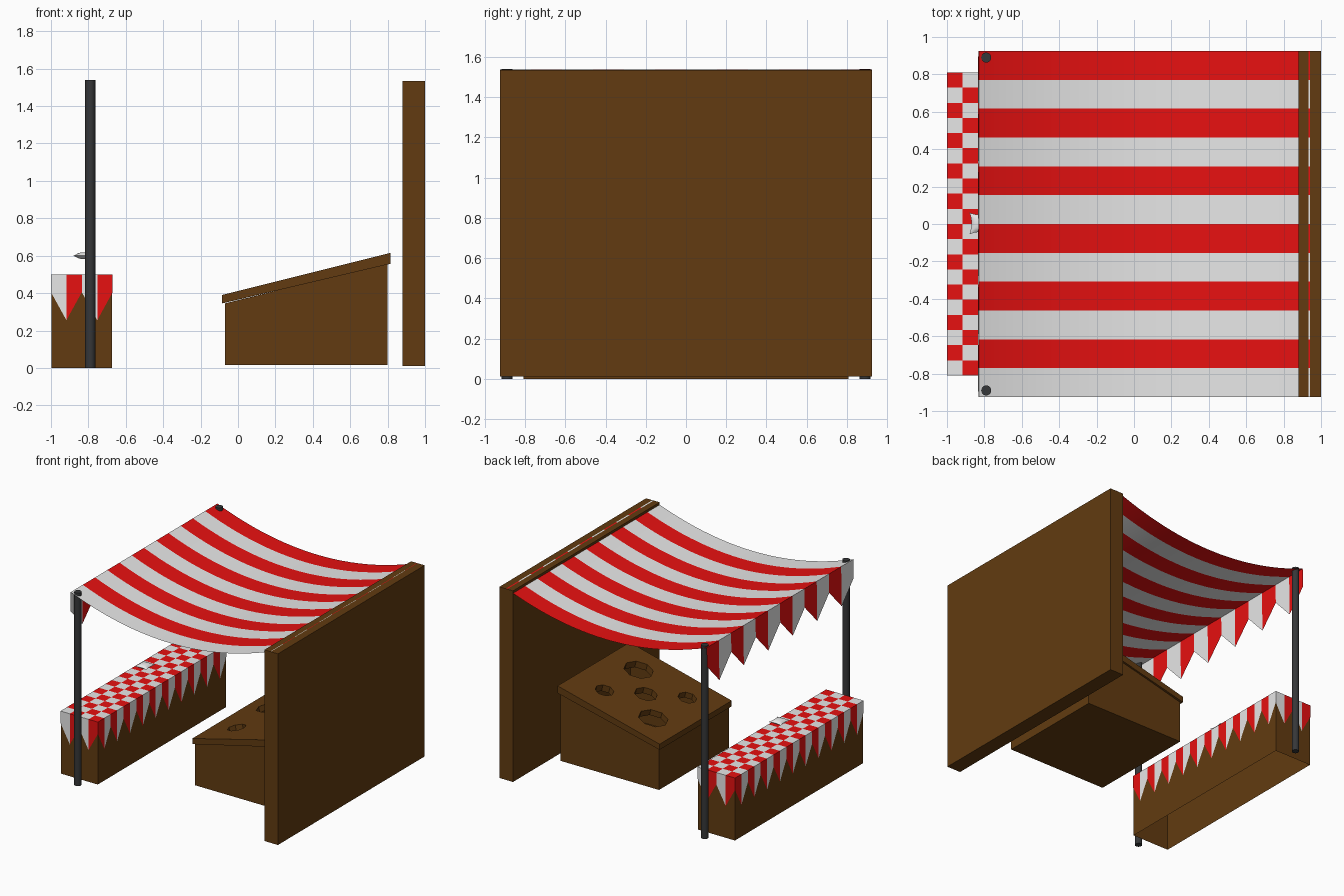
import bpy, bmesh, math
from mathutils import Matrix, Vector

if "Cube" in bpy.data.objects:
    bpy.data.objects.remove(bpy.data.objects["Cube"])


def material(name, rgb):
    m = bpy.data.materials.new(name)
    m.diffuse_color = (*rgb, 1)
    m.use_nodes = True
    m.node_tree.nodes["Principled BSDF"].inputs["Base Color"].default_value = m.diffuse_color
    return m


RED = material("red cloth", (0.8, 0.0054, 0.0054))
WHITE = material("white cloth", (0.8, 0.8, 0.8))
BROWN = material("brown wood", (0.122, 0.044, 0.0054))
DARK = material("dark metal", (0.037, 0.038, 0.04))


def finish(name, bm, mats, merge=True, normals=True):
    if merge:
        bmesh.ops.remove_doubles(bm, verts=bm.verts, dist=1e-5)
    if normals:
        bmesh.ops.recalc_face_normals(bm, faces=bm.faces)
    me = bpy.data.meshes.new(name)
    bm.to_mesh(me)
    bm.free()
    for m in mats:
        me.materials.append(m)
    ob = bpy.data.objects.new(name, me)
    bpy.context.collection.objects.link(ob)
    return ob


def face(bm, pts, mat=0):
    f = bm.faces.new([bm.verts.new(p) for p in pts])
    f.material_index = mat
    return f


def prism(name, profile, y, mats, skip=()):
    """Extrude an x-z profile from -y to y; skip lists open sides."""
    bm = bmesh.new()
    n = len(profile)
    for i in range(n):
        if i in skip:
            continue
        (a, b), (c, d) = profile[i], profile[(i + 1) % n]
        face(bm, [(a, -y, b), (c, -y, d), (c, y, d), (a, y, b)])
    for s in (-y, y):
        face(bm, [(p[0], s, p[1]) for p in profile])
    return finish(name, bm, mats)


def smooth(ob, deg=40):
    bpy.ops.object.select_all(action='DESELECT')
    ob.select_set(True)
    bpy.context.view_layer.objects.active = ob
    bpy.ops.object.shade_smooth_by_angle(angle=math.radians(deg))


# back wall
prism("back_wall", [(0.88, 0.01), (1, 0.01), (1, 1.535), (0.88, 1.535)], 0.925, [BROWN])

# counter, open underneath
prism("counter", [(-0.997, 0), (-0.673, 0), (-0.673, 0.497), (-0.997, 0.497)],
      0.807, [BROWN], skip=(0,))

# poles
for side, y in (("front", -0.89), ("back", 0.89)):
    bm = bmesh.new()
    bmesh.ops.create_cone(bm, cap_ends=True, segments=16, radius1=0.027, radius2=0.027,
                          depth=1.54, matrix=Matrix.Translation((-0.79, y, 0.77)))
    smooth(finish(side + "_pole", bm, [DARK]))

# game box, open under its lid
prism("game_box", [(-0.07, 0.015), (0.8, 0.015), (0.8, 0.56), (-0.07, 0.345)],
      0.44, [BROWN], skip=(2,))

# sloped lid with five holes
lid = prism("game_lid", [(-0.085, 0.345), (0.815, 0.557), (0.815, 0.615), (-0.085, 0.39)],
            0.455, [BROWN])
bm = bmesh.new()
slope = Matrix.Rotation(-math.atan(0.25), 4, 'Y')
for x, y, r in ((0.36, 0, 0.085), (0.575, -0.215, 0.11), (0.575, 0.215, 0.07),
                (0.145, -0.215, 0.07), (0.145, 0.215, 0.11)):
    loc = Matrix.Translation((x, y, 0.385 + 0.25 * x))
    bmesh.ops.create_cone(bm, cap_ends=True, segments=8, radius1=r, radius2=r,
                          depth=0.3, matrix=loc @ slope)
cutter = finish("hole_cutter", bm, [BROWN])
cutter.hide_render = True
mod = lid.modifiers.new("holes", 'BOOLEAN')
mod.operation = 'DIFFERENCE'
mod.solver = 'EXACT'
mod.object = cutter
bpy.context.view_layer.objects.active = lid
bpy.ops.object.modifier_apply(modifier=mod.name)
bpy.data.objects.remove(cutter)

# striped sagging canopy
X0, X1, TOP, SEG, STRIPES = -0.83, 0.94, 1.538, 24, 12
W = 1.85 / STRIPES


def sag(i):
    t = 2 * i / SEG - 1
    return X0 + (X1 - X0) * i / SEG, TOP - 0.172 * (1 - t * t)


bm = bmesh.new()
for k in range(STRIPES):
    ya, yb = 0.925 - k * W, 0.925 - (k + 1) * W
    for i in range(SEG):
        (xa, za), (xb, zb) = sag(i), sag(i + 1)
        face(bm, [(xa, yb, za), (xb, yb, zb), (xb, ya, zb), (xa, ya, za)], k % 2)
smooth(finish("canopy", bm, [RED, WHITE], normals=False))

# pointed valance, tips on every other stripe boundary
bm = bmesh.new()
for k in range(STRIPES):
    ya, yb = 0.925 - k * W, 0.925 - (k + 1) * W
    da, db = (0.15, 0.315) if k % 2 == 0 else (0.315, 0.15)
    face(bm, [(X0, ya, TOP), (X0 - 0.015 * da, ya, TOP - da),
              (X0 - 0.015 * db, yb, TOP - db), (X0, yb, TOP)], k % 2)
finish("canopy_valance", bm, [RED, WHITE], normals=False)

# chequered tablecloth with pointed hanging edges
NX, NY = 4, 20
xs = [-1 + 0.33 * i / NX for i in range(NX + 1)]
ys = [-0.81 + 1.62 * j / NY for j in range(NY + 1)]
ZT = 0.5


def hem(n):
    return 0.255 if n % 2 else 0.405


bm = bmesh.new()
for i in range(NX):
    for j in range(NY):
        face(bm, [(xs[i], ys[j], ZT), (xs[i + 1], ys[j], ZT),
                  (xs[i + 1], ys[j + 1], ZT), (xs[i], ys[j + 1], ZT)], (i + j + 1) % 2)
for i in range(NX):
    for j, y in ((0, ys[0]), (NY - 1, ys[-1])):
        face(bm, [(xs[i], y, ZT), (xs[i], y, hem(i)),
                  (xs[i + 1], y, hem(i + 1)), (xs[i + 1], y, ZT)], (i + j + 1) % 2)
for j in range(NY):
    for i, x in ((0, xs[0]), (NX - 1, xs[-1])):
        face(bm, [(x, ys[j], ZT), (x, ys[j], hem(j)),
                  (x, ys[j + 1], hem(j + 1)), (x, ys[j + 1], ZT)], (i + j + 1) % 2)
finish("tablecloth", bm, [RED, WHITE])

# bean bag: a pinched pillow
bm = bmesh.new()
N = 8
for s in (1, -1):
    def pt(i, j):
        u, v = 2 * i / N - 1, 2 * j / N - 1
        pu, pv = 1 - 0.2 * (1 - v * v), 1 - 0.2 * (1 - u * u)
        h = 0.018 * math.sqrt(max(0, (1 - u * u) * (1 - v * v)))
        return (-0.825 + 0.055 * u * pu, 0.003 + 0.058 * v * pv, 0.6 + s * h)
    for i in range(N):
        for j in range(N):
            face(bm, [pt(i, j), pt(i + 1, j), pt(i + 1, j + 1), pt(i, j + 1)])
smooth(finish("bean_bag", bm, [WHITE]), 60)
